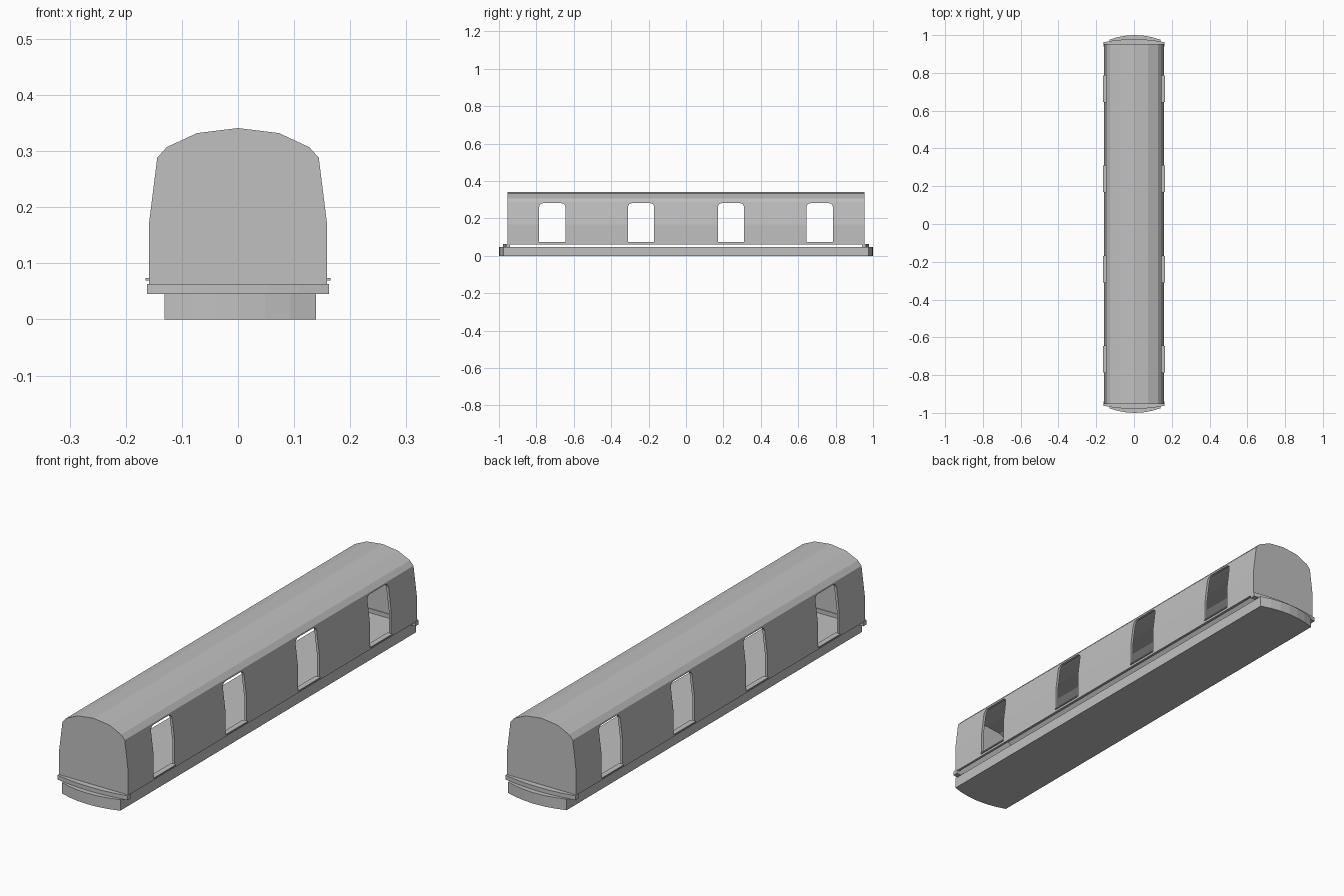
import bpy, bmesh, math
from mathutils import Vector

cube = bpy.data.objects.get("Cube")
if cube:
    bpy.data.objects.remove(cube, do_unlink=True)

grey = bpy.data.materials.new("plain grey")
grey.use_nodes = True
GREY = (0.53, 0.53, 0.53, 1)
grey.diffuse_color = GREY
grey.node_tree.nodes["Principled BSDF"].inputs["Base Color"].default_value = GREY


def prism(bm, outline, offset):
    """Extrude a closed outline along offset; return the first cap, last cap and sides."""
    a = [bm.verts.new(p) for p in outline]
    b = [bm.verts.new(Vector(p) + Vector(offset)) for p in outline]
    n = len(a)
    caps = [bm.faces.new(a), bm.faces.new(b)]
    return caps + [bm.faces.new((a[i], a[(i + 1) % n], b[(i + 1) % n], b[i])) for i in range(n)]


def finish(name, bm):
    bmesh.ops.recalc_face_normals(bm, faces=bm.faces)
    mesh = bpy.data.meshes.new(name)
    bm.to_mesh(mesh)
    bm.free()
    mesh.materials.append(grey)
    obj = bpy.data.objects.new(name, mesh)
    bpy.context.collection.objects.link(obj)
    return obj


def bow(half_width, side_y, bulge, steps=6):
    """Points of a shallow bowed end, from +x to -x."""
    return [(half_width * t, side_y + bulge * (1 - t * t))
            for t in (1 - 2 * i / steps for i in range(steps + 1))]


DOOR_Y = (-0.715, -0.24, 0.24, 0.715)
DOOR_HALF, DOOR_LOW, DOOR_TOP, CORNER = 0.07, 0.073, 0.281, 0.02

# Hollow carriage shell, open underneath
half = [(0.159, 0.06), (0.159, 0.168), (0.144, 0.288), (0.127, 0.307), (0.073, 0.332)]
profile = half + [(0, 0.341)] + [(-x, z) for x, z in reversed(half)]
bm = bmesh.new()
faces = prism(bm, [(x, -0.954, z) for x, z in profile], (0, 1.908, 0))
bmesh.ops.recalc_face_normals(bm, faces=bm.faces)
bmesh.ops.delete(bm, geom=[faces[-1]], context='FACES_ONLY')
shell = finish("carriage_shell", bm)
solid = shell.modifiers.new("wall thickness", 'SOLIDIFY')
solid.thickness = 0.015
solid.offset = -1

# Doorways with rounded upper corners, cut through both sides
bm = bmesh.new()
for y in DOOR_Y:
    outline = [(-0.3, y - DOOR_HALF, DOOR_LOW), (-0.3, y + DOOR_HALF, DOOR_LOW)]
    for side, start in ((1, 0), (-1, 90)):
        for k in range(5):
            a = math.radians(start + k * 22.5)
            outline.append((-0.3, y + side * (DOOR_HALF - CORNER) + CORNER * math.cos(a),
                            DOOR_TOP - CORNER + CORNER * math.sin(a)))
    prism(bm, outline, (0.6, 0, 0))
cutter = finish("doorway_cutter", bm)
cutter.hide_render = True
cut = shell.modifiers.new("doorways", 'BOOLEAN')
cut.operation = 'DIFFERENCE'
cut.solver = 'EXACT'
cut.object = cutter

# Bake the cuts and drop the cutter
graph = bpy.context.evaluated_depsgraph_get()
baked = bpy.data.meshes.new_from_object(shell.evaluated_get(graph))
shell.modifiers.clear()
shell.data = baked
bpy.data.objects.remove(cutter, do_unlink=True)

# Underframe with bowed ends, whose top is the floor
end = bow(0.135, 0.976, 0.024)
outline = end + [(-x, -y) for x, y in end]
bm = bmesh.new()
prism(bm, [(x + 0.004, y, 0) for x, y in outline], (0, 0, 0.046))
finish("underframe", bm)

# Bowed bumper beam across each end
for sign, name in ((-1, "front_beam"), (1, "rear_beam")):
    outline = bow(0.162, 0.962, 0.017) + [(-0.162, 0.94), (0.162, 0.94)]
    bm = bmesh.new()
    prism(bm, [(x, sign * y, 0.045) for x, y in outline], (0, 0, 0.018))
    finish(name, bm)

# Door sills projecting slightly on both sides
bm = bmesh.new()
for y in DOOR_Y:
    for sign in (-1, 1):
        lo, hi = y - DOOR_HALF, y + DOOR_HALF
        prism(bm, [(sign * x, yy, 0.069) for x, yy in
                   ((0.142, lo), (0.165, lo), (0.165, hi), (0.142, hi))], (0, 0, 0.0045))
finish("door_sills", bm)
